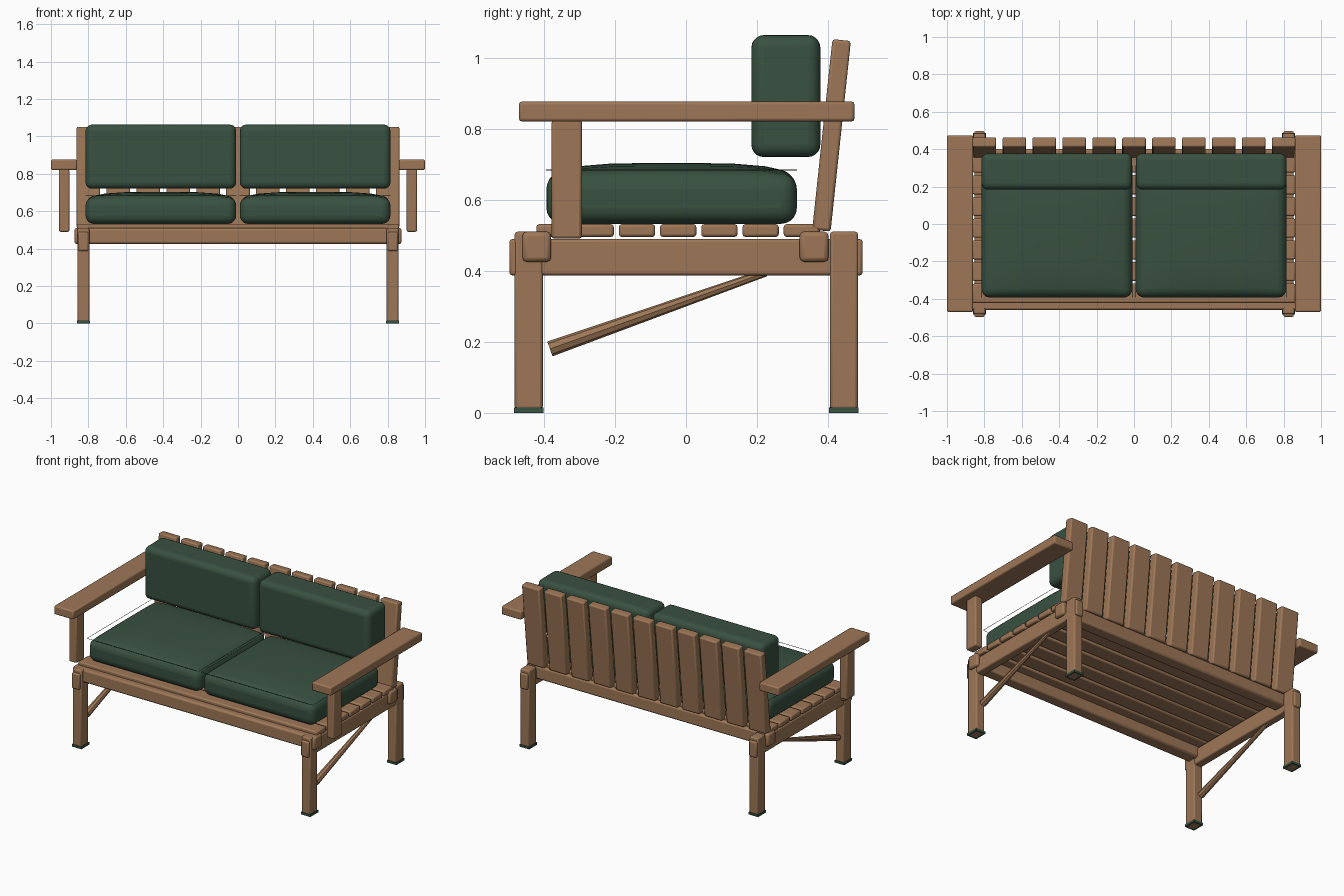
import bpy, bmesh
from math import atan2
from mathutils import Vector

cube = bpy.data.objects.get("Cube")
if cube:
    bpy.data.objects.remove(cube, do_unlink=True)


def material(name, rgb):
    m = bpy.data.materials.new(name)
    m.use_nodes = True
    m.diffuse_color = (*rgb, 1)
    m.node_tree.nodes["Principled BSDF"].inputs["Base Color"].default_value = (*rgb, 1)
    return m


WOOD = material("warm_wood", (0.34, 0.185, 0.095))
GREEN = material("dark_green_fabric", (0.04, 0.082, 0.052))


def finish(bm, name, mats, bevel=0.0, segments=2):
    mesh = bpy.data.meshes.new(name)
    bm.to_mesh(mesh)
    bm.free()
    ob = bpy.data.objects.new(name, mesh)
    bpy.context.collection.objects.link(ob)
    for m in mats:
        mesh.materials.append(m)
    if bevel:
        mod = ob.modifiers.new("rounded_edges", "BEVEL")
        mod.width, mod.segments = bevel, segments
        mod.limit_method, mod.angle_limit = "ANGLE", 0.7
    bpy.ops.object.select_all(action="DESELECT")
    ob.select_set(True)
    bpy.context.view_layer.objects.active = ob
    bpy.ops.object.shade_smooth_by_angle(angle=0.6)
    return ob


def box_mesh(x, y, z):
    """Box spanning the given (low, high) ranges."""
    bm = bmesh.new()
    bmesh.ops.create_cube(bm, size=1)
    for v in bm.verts:
        v.co = [r[0] + (c + 0.5) * (r[1] - r[0]) for c, r in zip(v.co, (x, y, z))]
    return bm


def box(name, x, y, z, mat=WOOD, bevel=0.008, segments=2):
    return finish(box_mesh(x, y, z), name, [mat], bevel, segments)


def side_range(s, a, b):
    return tuple(sorted((s * a, s * b)))


def foot_cap(name, x, y):
    # Ring-shaped cap: the centre of the underside shows the leg
    bm = box_mesh(x, y, (0, 0.015))
    bm.normal_update()
    bottom = min(bm.faces, key=lambda f: f.calc_center_median().z)
    bmesh.ops.inset_region(bm, faces=[bottom], thickness=0.016)
    bottom.material_index = 1
    finish(bm, name, [GREEN, WOOD])


def seat_cushion(name, x, y, z, crown):
    bm = box_mesh(x, y, z)
    flat = [e for e in bm.edges if abs(e.verts[0].co.z - e.verts[1].co.z) < 1e-4]
    bmesh.ops.subdivide_edges(bm, edges=flat, cuts=7, use_grid_fill=True)
    for v in bm.verts:
        if v.co.z > z[1] - 1e-4:
            u = 2 * (v.co.x - x[0]) / (x[1] - x[0]) - 1
            w = 2 * (v.co.y - y[0]) / (y[1] - y[0]) - 1
            v.co.z += crown * (1 - u ** 4) * (1 - w ** 4)
    finish(bm, name, [GREEN], 0.045, 5)


def seam_cord(name, x, y, z):
    curve = bpy.data.curves.new(name, "CURVE")
    curve.dimensions = "3D"
    curve.bevel_depth, curve.bevel_resolution = 0.0015, 0
    line = curve.splines.new("POLY")
    line.points.add(3)
    corners = [(x[0], y[0]), (x[1], y[0]), (x[1], y[1]), (x[0], y[1])]
    for p, c in zip(line.points, corners):
        p.co = (*c, z, 1)
    line.use_cyclic_u = True
    curve.materials.append(GREEN)
    bpy.context.collection.objects.link(bpy.data.objects.new(name, curve))


# Parts repeated on both sides
for s, side in ((1, "left"), (-1, "right")):
    leg_x = side_range(s, 0.795, 0.858)
    for end, y in (("front", (-0.482, -0.403)), ("rear", (0.405, 0.484))):
        box(f"{side}_{end}_leg", leg_x, y, (0.01, 0.51))
        foot_cap(f"{side}_{end}_foot_cap", side_range(s, 0.792, 0.861),
                 (y[0] - 0.002, y[1] + 0.002))
    box(f"{side}_side_rail", side_range(s, 0.8, 0.854), (-0.497, 0.497), (0.387, 0.489))
    box(f"{side}_arm_post", side_range(s, 0.902, 0.957), (-0.378, -0.293), (0.49, 0.825))
    box(f"{side}_armrest", side_range(s, 0.86, 1.0), (-0.47, 0.474), (0.82, 0.876))

    # Tapered diagonal brace from front leg up to the side rail
    low, high = Vector((s * 0.827, -0.383, 0.18)), Vector((s * 0.827, 0.225, 0.395))
    span = high - low
    bm = bmesh.new()
    bmesh.ops.create_cone(bm, cap_ends=True, segments=8, radius1=0.022,
                          radius2=0.011, depth=span.length)
    brace = finish(bm, f"{side}_brace", [WOOD])
    brace.location = (low + high) / 2
    brace.rotation_euler = span.to_track_quat("Z", "Y").to_euler()

    # Cushions
    cushion_x = side_range(s, 0.01, 0.815)
    seat_y = (-0.393, 0.312)
    seat_cushion(f"{side}_seat_cushion", cushion_x, seat_y, (0.532, 0.674), 0.029)
    seam_cord(f"{side}_seat_seam", cushion_x, seat_y, 0.683)
    box(f"{side}_back_cushion", cushion_x, (0.184, 0.378), (0.72, 1.063),
        GREEN, 0.035, 5)

# Cross rails, with ends poking out past the side rails
for end, y in (("front", (-0.46, -0.38)), ("rear", (0.32, 0.401))):
    box(f"{end}_cross_rail", (-0.875, 0.875), y, (0.425, 0.51), bevel=0.012)

# Seat slats
for i in range(7):
    y = -0.37 + i * 0.116
    box(f"seat_slat_{i + 1}", (-0.862, 0.862), (y - 0.051, y + 0.051), (0.495, 0.531))

# Leaning back slats
bottom, top = Vector((0, 0.381, 0.513)), Vector((0, 0.438, 1.049))
lean = top - bottom
for i in range(11):
    half = lean.length / 2
    slat = box(f"back_slat_{i + 1}", (-0.063, 0.063), (-0.026, 0.026), (-half, half))
    slat.location = (bottom + top) / 2 + Vector((-0.8 + i * 0.16, 0, 0))
    slat.rotation_euler.x = -atan2(lean.y, lean.z)
